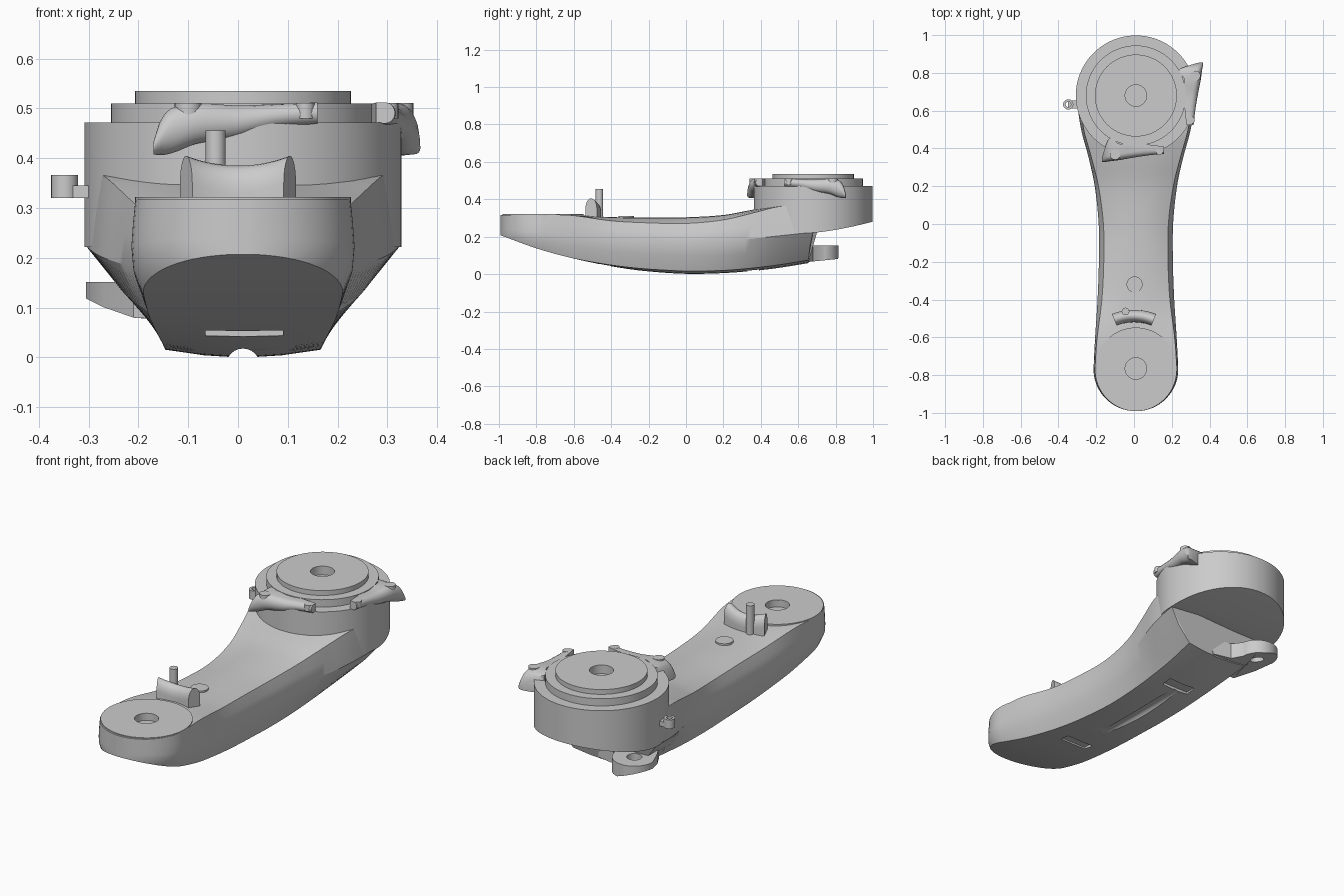
import bpy, bmesh
from math import sin, cos, pi, sqrt, radians
from mathutils import Vector

if "Cube" in bpy.data.objects:
    bpy.data.objects.remove(bpy.data.objects["Cube"])

CX = 0.01                    # centre line of the arm
FRONT, REAR = -0.765, 0.68   # centres of the two round ends


def finish(name, bm, angle=32):
    bmesh.ops.recalc_face_normals(bm, faces=bm.faces)
    me = bpy.data.meshes.new(name)
    bm.to_mesh(me)
    bm.free()
    ob = bpy.data.objects.new(name, me)
    bpy.context.collection.objects.link(ob)
    bpy.ops.object.select_all(action='DESELECT')
    ob.select_set(True)
    bpy.context.view_layer.objects.active = ob
    bpy.ops.object.shade_smooth_by_angle(angle=radians(angle))
    return ob


def loft(name, rings, closed=False, angle=32):
    """Skin closed rings of points; cap the ends unless the loft is closed."""
    bm = bmesh.new()
    vs = [[bm.verts.new(p) for p in r] for r in rings]
    n = len(vs[0])
    for k in range(len(vs) if closed else len(vs) - 1):
        a, b = vs[k], vs[(k + 1) % len(vs)]
        for i in range(n):
            bm.faces.new((a[i], a[(i + 1) % n], b[(i + 1) % n], b[i]))
    if not closed:
        bm.faces.new(vs[0])
        bm.faces.new(vs[-1])
    return finish(name, bm, angle)


def turned(name, x, y, prof, n=64, closed=False):
    """Stack of circles from (radius, z) pairs."""
    return loft(name, [[(x + r * cos(2 * pi * i / n), y + r * sin(2 * pi * i / n), z)
                        for i in range(n)] for r, z in prof], closed)


def cylinder(name, x, y, r, z0, z1, n=40):
    return turned(name, x, y, [(r, z0), (r, z1)], n)


def box(name, lo, hi):
    return loft(name, [[(lo[0], lo[1], z), (hi[0], lo[1], z), (hi[0], hi[1], z), (lo[0], hi[1], z)]
                       for z in (lo[2], hi[2])])


def cut(ob, *cutters):
    for c in cutters:
        c.hide_render = True
        m = ob.modifiers.new("cut", 'BOOLEAN')
        m.object, m.operation, m.solver = c, 'DIFFERENCE', 'EXACT'
        bpy.context.view_layer.objects.active = ob
        bpy.ops.object.modifier_apply(modifier=m.name)
        bpy.data.objects.remove(c)
    bpy.ops.object.select_all(action='DESELECT')
    ob.select_set(True)
    bpy.ops.object.shade_smooth_by_angle(angle=radians(32))


def table(rows, t):
    """Smooth interpolation through rows whose first entry is the position."""
    k = 0
    while k < len(rows) - 2 and t > rows[k + 1][0]:
        k += 1
    a, b = rows[k], rows[k + 1]
    p, q = rows[max(k - 1, 0)], rows[min(k + 2, len(rows) - 1)]
    h = b[0] - a[0]
    u = min(max((t - a[0]) / h, 0), 1)
    out = []
    for i in range(1, len(a)):
        ma = (b[i] - p[i]) / (b[0] - p[0]) * h
        mb = (q[i] - a[i]) / (q[0] - a[0]) * h
        out.append((2*u**3 - 3*u*u + 1) * a[i] + (u**3 - 2*u*u + u) * ma
                   + (3*u*u - 2*u**3) * b[i] + (u**3 - u*u) * mb)
    return out


# Arm body: y, widest half width, its z, top half width, top edge z, top z, bottom z, bottom half width
ARM = [
    (-0.99, .225, .240, .217, .317, .317, .207, .215),
    (-0.80, .225, .225, .217, .317, .317, .138, .202),
    (-0.62, .217, .210, .207, .315, .316, .088, .190),
    (-0.40, .203, .195, .180, .285, .305, .042, .172),
    (-0.20, .196, .185, .170, .274, .302, .014, .160),
    (0.00, .197, .180, .172, .271, .304, .000, .155),
    (0.20, .218, .184, .198, .290, .316, .004, .158),
    (0.35, .250, .190, .235, .325, .343, .016, .162),
    (0.50, .290, .205, .276, .362, .368, .034, .168),
    (0.66, .314, .222, .300, .372, .372, .060, .180),
]


def arm_ring(y, last=False):
    wo, zo, wt, ze, zt, zb, wb = table(ARM, y)
    f = sqrt(max(1 - ((FRONT - y) / .226) ** 2, 0)) if y < FRONT else 1
    lift = .016 * min(max((y + .6) / .5, 0), 1)
    zl = zb + lift
    half = [(0, zb), (wb * .5, zb + lift * .3), (wb, zl),
            ((wb + wo) / 2 + .008, (zl + zo) / 2), (wo, zo), (wo * .6 + wt * .4, (zo + ze) / 2),
            (wt, ze), (wt * .75, ze + (zt - ze) * .5), (wt * .4, ze + (zt - ze) * .9), (0, zt)]
    pts = half + [(-x, z) for x, z in half[-2:0:-1]]
    return [(CX + x * f, y + (.9 * max(z - .06, 0) ** 2 if last else 0), z) for x, z in pts]


ys = [FRONT - .2255 * cos(pi / 2 * i / 16) for i in range(16)]
ys += [FRONT + (0.64 - FRONT) * i / 48 for i in range(49)]
arm = loft("arm_body", [arm_ring(y) for y in ys] + [arm_ring(0.655, True)], angle=28)

# Recesses in the arm: front hole, two slots and a shallow long groove underneath
groove = loft("groove_cutter", [[(CX + .034 * cos(2 * pi * i / 24), y, -.016 + .034 * sin(2 * pi * i / 24))
                                 for i in range(24)] for y in (-.35, .35)])
cut(arm, cylinder("hole_cutter", CX, FRONT, .057, .285, .4),
    box("slot_cutter", (-.065, -.46, .0), (.09, -.40, .062)),
    box("slot_cutter", (-.065, .33, -.02), (.09, .39, .03)), groove)

# Raised round pad on the front end
turned("front_pad", CX, FRONT, [(.057, .285), (.057, .322), (.217, .322), (.217, .285)], closed=True)

# Rear drum, with an underside that rises towards the back
rings = []
for i in range(1, 64):
    y = REAR - .318 * cos(pi * i / 64)
    w = .318 * sin(pi * i / 64)
    z0 = .222 + .058 * (max(y - .68, 0) / .318) ** 1.4
    rings.append([(CX - w, y, z0), (CX + w, y, z0), (CX + w, y, .472), (CX - w, y, .472)])
loft("rear_drum", rings)

# Stepped turntable on the drum
turned("turntable", CX, REAR, [(.265, .46), (.265, .51), (.217, .51), (.217, .535), (.057, .535), (.057, .49)])

# Hinge lug under the drum: a rounded plate with a bored eye
LX, LY, LR = -.2, .71, .105
plan = [(LX + LR * cos(a), LY + LR * sin(a)) for a in [radians(10 + 170 * i / 24) for i in range(25)]]
plan += [(-.27, .62), (-.21, .52), (.05, .56), (.04, .66), (-.06, .68)]


def lug_bottom(x, y):
    return .066 + .1 * max(y - .66, 0) + .35 * max(-.17 - x, 0)


lug = loft("hinge_lug", [[(x, y, lug_bottom(x, y)) for x, y in plan], [(x, y, .152) for x, y in plan]])
cut(lug, cylinder("eye_cutter", LX, LY, .036, 0, .2))

# Left side tab: plate and small upright sleeve
box("side_tab_plate", (-.35, .612, .32), (-.28, .654, .345))
turned("side_tab_sleeve", -.348, .633, [(.027, .32), (.027, .366), (.014, .366), (.014, .32)], 32, closed=True)

# Saddle bracket, swept on an arc around the front pad
rings = []
for i in range(21):
    t = (i - 10) / 10
    a = pi / 2 - radians(22) * t
    top = .385 + .02 * t * t
    sec = [(.245, .29)] + [(.278 - .033 * cos(pi * k / 12), top - .055 + .055 * sin(pi * k / 12))
                           for k in range(13)] + [(.311, .29)]
    rings.append([(r * cos(a), FRONT + r * sin(a), z) for r, z in sec])
loft("saddle_bracket", rings, angle=40)

# Upright pin and flat button on the arm
cylinder("upright_pin", -.045, -.463, .02, .28, .456)
cylinder("flat_button", .003, -.32, .042, .28, .311)

# Latches: x, front y, back y, bottom z, top z; the second is mirrored across a diagonal of the drum
LATCH = [
    (-.170, .327, .350, .408, .432), (-.155, .328, .400, .406, .478), (-.130, .332, .455, .411, .502),
    (-.080, .338, .425, .430, .510), (.000, .352, .425, .440, .506), (.080, .364, .420, .460, .509),
    (.160, .372, .410, .470, .512),
]


def mirrored(p):
    d = Vector((cos(radians(134.5)), sin(radians(134.5))))
    v = Vector((p[0] - CX, p[1] - REAR))
    v = 2 * v.dot(d) * d - v
    return (CX + v.x, REAR + v.y, p[2])


for side, place in (("front", lambda p: p), ("right", mirrored)):
    rings = []
    for i in range(29):
        x = -.17 + .33 * i / 28
        yf, yb, zb, zt = table(LATCH, x)
        h = zt - zb
        c = min(.5 * (yb - yf), .03)
        sec = [(yb, zb)] + [(yf + c - c * cos(t), zb + h / 2 + h / 2 * sin(t))
                            for t in [pi * (k / 8 - .5) for k in range(9)]] + [(yb, zt)]
        rings.append([place((x, y, z)) for y, z in sec])
    loft(side + "_latch", rings, angle=40)
    for px, py, r in ((-.1, .367, .027), (.135, .385, .019)):
        q = place((px, py, 0))
        cylinder(side + "_latch_rivet", q[0], q[1], r, .48, .511, 24)
